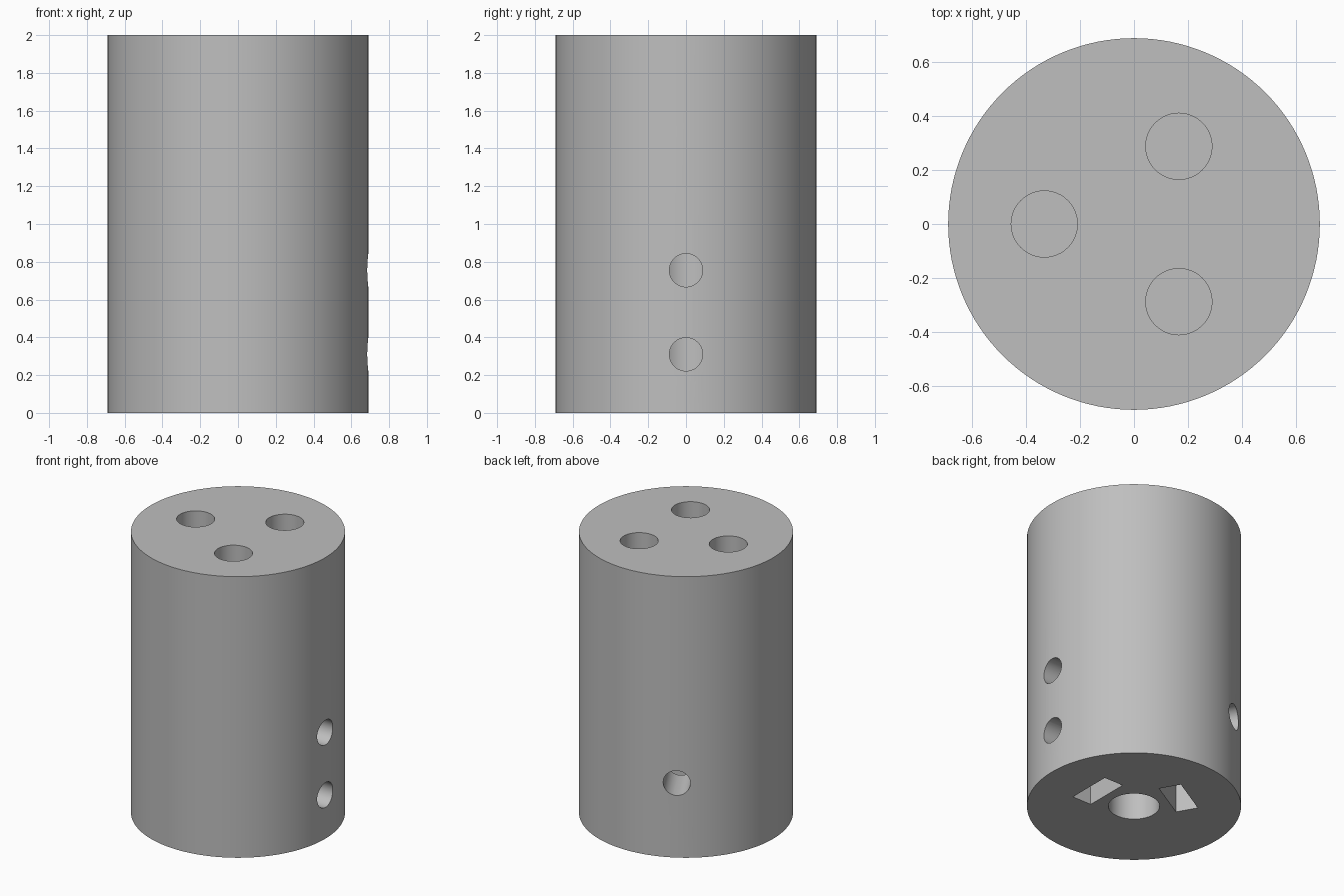
import bpy
import math
from mathutils import Matrix, Vector

cube = bpy.data.objects.get("Cube")
if cube:
    bpy.data.objects.remove(cube, do_unlink=True)

HEIGHT, RADIUS = 2.0, 0.69
BORE_RADIUS, BORE_DEPTH = 0.165, 1.1
ROD_RADIUS, ROD_OFFSET, ROD_DEPTH = 0.123, 0.333, 0.6
SCREW_RADIUS = 0.088
SLOT_IN, SLOT_OUT, SLOT_HALF = 0.23, 0.38, 0.16

grey = bpy.data.materials.new("plain_grey")
grey.use_nodes = True
colour = (0.52, 0.52, 0.52, 1)
grey.diffuse_color = colour
grey.node_tree.nodes["Principled BSDF"].inputs["Base Color"].default_value = colour


def cylinder(name, radius, start, end, sides=48):
    """Closed cylinder running between two points."""
    start, end = Vector(start), Vector(end)
    axis = end - start
    bpy.ops.mesh.primitive_cylinder_add(
        vertices=sides, radius=radius, depth=axis.length,
        location=(start + end) / 2,
        rotation=axis.to_track_quat('Z', 'Y').to_euler())
    obj = bpy.context.object
    obj.name = name
    return obj


def cut(cutter):
    """Subtract the cutter from the hub and discard it."""
    mod = hub.modifiers.new("cut", 'BOOLEAN')
    mod.operation = 'DIFFERENCE'
    mod.solver = 'EXACT'
    mod.object = cutter
    bpy.context.view_layer.objects.active = hub
    bpy.ops.object.modifier_apply(modifier=mod.name)
    bpy.data.objects.remove(cutter, do_unlink=True)


# Solid round body
hub = cylinder("hub_body", RADIUS, (0, 0, 0), (0, 0, HEIGHT), 128)
hub.data.materials.append(grey)

# Shaft bore in the underside
cut(cylinder("shaft_bore", BORE_RADIUS, (0, 0, -0.1), (0, 0, BORE_DEPTH)))

# Three rod sockets in the top
for degrees in (60, 180, 300):
    a = math.radians(degrees)
    x, y = ROD_OFFSET * math.cos(a), ROD_OFFSET * math.sin(a)
    cut(cylinder("rod_socket", ROD_RADIUS, (x, y, HEIGHT - ROD_DEPTH), (x, y, HEIGHT + 0.1)))

# Nut slots open at the bottom, with clamping screw holes through to the bore
for degrees, heights in ((0, (0.31, 0.755)), (120, (0.53,))):
    turn = Matrix.Rotation(math.radians(degrees), 4, 'Z')
    top = max(heights) + SLOT_HALF
    bpy.ops.mesh.primitive_cube_add(size=1)
    slot = bpy.context.object
    slot.name = "nut_slot"
    slot.matrix_world = (
        turn @ Matrix.Translation(((SLOT_IN + SLOT_OUT) / 2, 0, (top - 0.1) / 2))
        @ Matrix.Diagonal((SLOT_OUT - SLOT_IN, 2 * SLOT_HALF, top + 0.1, 1)))
    cut(slot)
    for z in heights:
        cut(cylinder("screw_hole", SCREW_RADIUS,
                     turn @ Vector((0, 0, z)), turn @ Vector((0.8, 0, z))))

# Smooth round walls, crisp rims
bpy.ops.object.select_all(action='DESELECT')
hub.select_set(True)
bpy.context.view_layer.objects.active = hub
bpy.ops.object.shade_smooth_by_angle(angle=math.radians(30))
